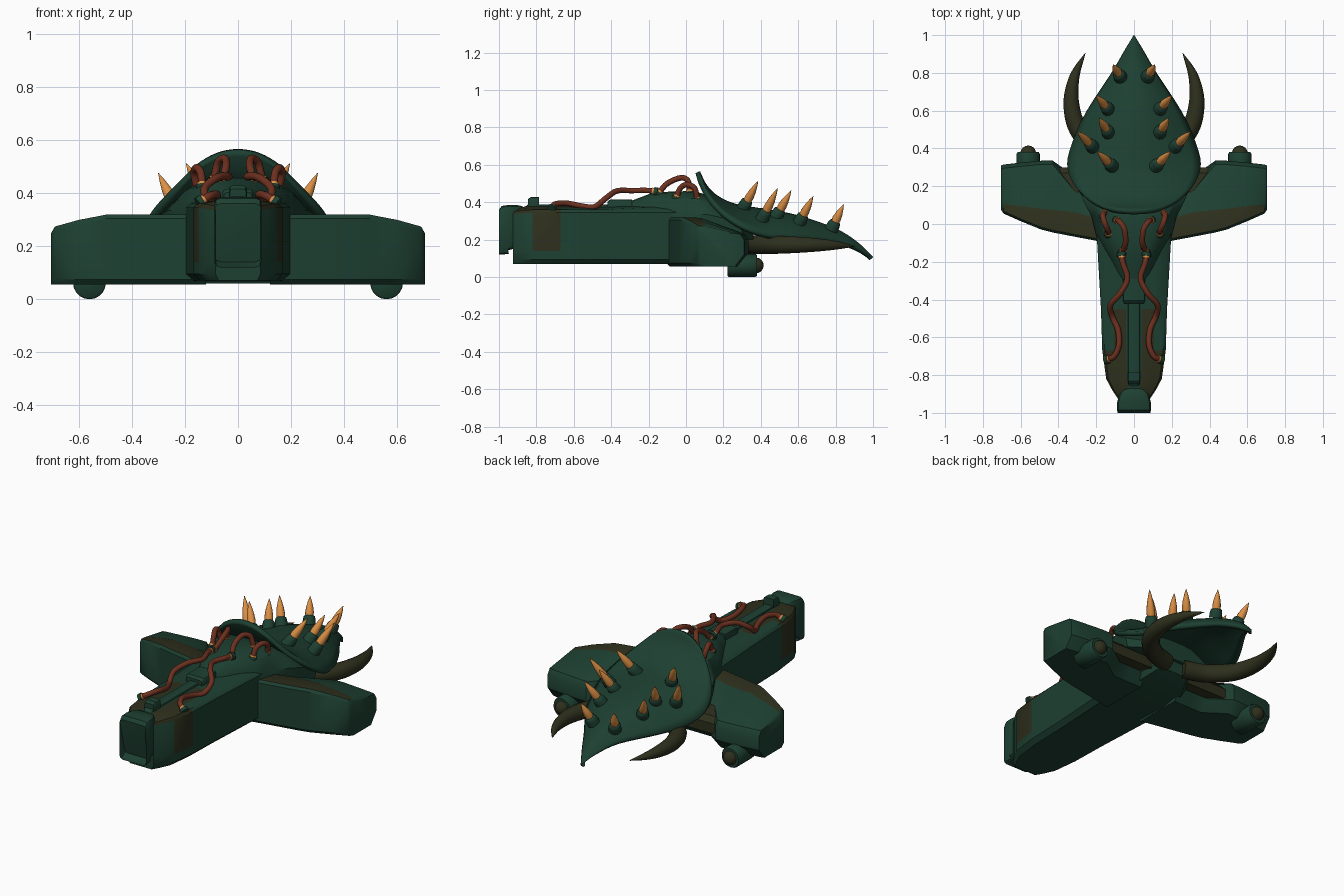
import bpy, bmesh, math
from mathutils import Vector

cube = bpy.data.objects.get("Cube")
if cube:
    bpy.data.objects.remove(cube, do_unlink=True)


def material(name, rgb):
    m = bpy.data.materials.new(name)
    m.use_nodes = True
    m.diffuse_color = (*rgb, 1)
    m.node_tree.nodes["Principled BSDF"].inputs["Base Color"].default_value = (*rgb, 1)
    return m


GREEN = material("dark green", (0.0125, 0.051, 0.032))
OLIVE = material("dark olive", (0.027, 0.029, 0.012))
BROWN = material("cable brown", (0.15, 0.03, 0.014))
AMBER = material("amber horn", (0.72, 0.28, 0.06))


def loft(name, rings, mats, pick=lambda i, j: 0, closed=True, angle=35):
    """Skin a list of rings; pick(ring, band) gives the material index."""
    bm = bmesh.new()
    rows = [[bm.verts.new(p) for p in ring] for ring in rings]
    n = len(rows[0])
    for i in range(len(rows) - 1):
        for j in range(n if closed else n - 1):
            k = (j + 1) % n
            f = bm.faces.new((rows[i][j], rows[i][k], rows[i + 1][k], rows[i + 1][j]))
            f.material_index = pick(i, j)
    if closed:
        bm.faces.new(rows[0])
        bm.faces.new(rows[-1])
    bmesh.ops.recalc_face_normals(bm, faces=bm.faces)
    me = bpy.data.meshes.new(name)
    bm.to_mesh(me)
    bm.free()
    for m in mats:
        me.materials.append(m)
    ob = bpy.data.objects.new(name, me)
    bpy.context.collection.objects.link(ob)
    bpy.ops.object.select_all(action='DESELECT')
    ob.select_set(True)
    bpy.context.view_layer.objects.active = ob
    bpy.ops.object.shade_smooth_by_angle(angle=math.radians(angle))
    return ob


def spline(points, steps):
    """Smooth path through the given points."""
    p = [Vector(q) for q in points]
    p = [2 * p[0] - p[1]] + p + [2 * p[-1] - p[-2]]
    out = []
    for a, b, c, d in zip(p, p[1:], p[2:], p[3:]):
        for s in range(steps):
            t = s / steps
            out.append(0.5 * (2 * b + (c - a) * t + (2 * a - 5 * b + 4 * c - d) * t * t
                              + (3 * b - a - 3 * c + d) * t ** 3))
    return out + [p[-2]]


def tube(name, path, radii, mat, sides=10):
    """Sweep a circle of changing radius along a path."""
    rings, q, old = [], None, None
    for i, p in enumerate(path):
        t = (path[min(i + 1, len(path) - 1)] - path[max(i - 1, 0)]).normalized()
        q = t.to_track_quat('Z', 'Y') if q is None else old.rotation_difference(t) @ q
        old = t
        rings.append([p + q @ Vector((radii[i] * math.cos(a), radii[i] * math.sin(a), 0))
                      for a in (2 * math.pi * k / sides for k in range(sides))])
    return loft(name, rings, [mat], angle=50)


def mirrored_ring(half, y):
    """Ring from the +x half profile, listed from bottom to top."""
    return [(x, y, z) for x, z in half] + [(-x, y, z) for x, z in reversed(half)]


def rounded(y, w, z0, z1, r):
    return mirrored_ring([(w - r, z0), (w - r * .3, z0 + r * .3), (w, z0 + r),
                          (w, z1 - r), (w - r * .3, z1 - r * .3), (w - r, z1)], y)


# Long hull with olive side patches and deck strips
hull = []
for y, w, zb, zs, zt in [(-.925, .085, .07, .335, .365), (-.88, .115, .07, .34, .375),
                         (-.82, .147, .07, .345, .378), (-.67, .168, .07, .345, .378),
                         (-.45, .175, .07, .345, .375), (-.1, .195, .07, .345, .385),
                         (.1, .2, .06, .34, .4), (.22, .17, .08, .3, .33), (.34, .11, .13, .23, .25)]:
    hull.append(mirrored_ring([(w * .85, zb), (w, zb + .025), (w, (zb + .14) / 1.5), (w, zs),
                               (w * .92, zs + .015), (w * .62, zt - .008), (w * .25, zt)], y))


def hull_color(i, j):
    j = min(j, 12 - j)
    return int((i == 2 and 2 <= j <= 5) or (i < 2 and 3 <= j <= 5) or (i == 3 and j == 5))


loft("hull", hull, [GREEN, OLIVE], hull_color)

# Raised neck that climbs and flares out to meet the shield
loft("neck", [mirrored_ring([(w * .96, zb), (w, zs), (w * .8, zt - .04),
                             (w * .5, zt - .006), (w * .2, zt)], y)
              for y, w, zb, zs, zt in [(-.42, .055, .3, .33, .385), (-.3, .08, .3, .33, .405),
                                       (-.18, .14, .3, .33, .45), (-.08, .195, .25, .33, .457),
                                       (.04, .225, .22, .335, .46), (.11, .262, .2, .335, .44),
                                       (.2, .3, .2, .315, .385), (.3, .31, .2, .25, .335),
                                       (.36, .22, .2, .24, .31)]], [GREEN])

# Nose hood with a slanted hollow in front
hollow = [(x, -1 + max(0, .3 - z) * .3, z) for x, y, z in rounded(-1, .085, .123, .357, .019)]
loft("nose_hood", [hollow, rounded(-1, .088, .12, .36, .02), rounded(-.985, .089, .12, .38, .02),
                   rounded(-.945, .089, .145, .386, .025), rounded(-.905, .08, .155, .385, .025),
                   rounded(-.88, .06, .16, .38, .02), rounded(-.862, .025, .17, .37, .01)], [GREEN])

# Deck rail and small blocks along the centre line
for name, y0, y1, w, z0, z1 in [("deck_rail", -.86, -.4, .032, .33, .388),
                                ("deck_block", -.845, -.785, .034, .35, .428),
                                ("neck_block", -.42, -.29, .058, .34, .415)]:
    loft(name, [rounded(y0, w * .9, z0, z1 - .012, .012), rounded(y0 + .015, w, z0, z1, .012),
                rounded(y1, w, z0, z1, .012)], [GREEN])

# Shield plate: ridge points and rim points, smoothed and bowed across
ridge = spline([(0, .075, .566), (0, .11, .495), (0, .17, .435), (0, .27, .39), (0, .42, .365),
                (0, .6, .33), (0, .8, .26), (0, .92, .185), (0, 1, .107)], 4)
rim = spline([(.16, .088, .505), (.25, .14, .415), (.322, .215, .335), (.354, .32, .268), (.32, .45, .225),
              (.25, .6, .212), (.12, .8, .195), (.05, .92, .155), (.002, .999, .107)], 4)
rows = []
for c, e in zip(ridge, rim):
    row = []
    for k in range(-8, 9):
        u = k / 8
        p = c.lerp(e, abs(u) ** 2.1)
        row.append((e.x * u, p.y, p.z))
    rows.append(row)
shield = loft("shield_plate", rows, [GREEN], closed=False, angle=60)
if sum(p.normal.z for p in shield.data.polygons) < 0:
    shield.data.flip_normals()
solid = shield.modifiers.new("thickness", 'SOLIDIFY')
solid.thickness = .026
solid.offset = -1

for s, side in ((1, "left"), (-1, "right")):
    # Wing with an olive strip along the leading top edge; its floor runs back to the rear
    wing = []
    for x, y0, y1, zt, strip in [(.12, -.105, .16, .32, .12), (.22, -.085, .18, .32, .12),
                                 (.31, -.068, .19, .32, .13), (.43, -.045, .335, .32, .12),
                                 (.49, -.03, .335, .32, .11), (.6, .015, .325, .299, .08),
                                 (.69, .055, .315, .274, .05), (.704, .075, .31, .25, .04)]:
        rear = max(y1, .25)
        wing.append([(s * x, y, z) for y, z in [
            (y0 + .02, .055), (y0, .075), (y0, zt - .015), (y0 + .012, zt), (y0 + strip, zt - .004),
            (y1 - .02, min(zt, .23)), (y1, .2), (rear, .12), (rear - .05, .055)]])
    loft(side + "_wing", wing, [GREEN, OLIVE], lambda i, j: int(j == 3 and i < 6))
    # Olive core showing behind the wing root
    loft(side + "_wing_core", [[(s * x, y, z) for y, z in [(.05, .11), (.05, .24), (.27, .22), (.3, .19), (.3, .13)]]
                               for x in (.12, .44)], [OLIVE])
    # Thruster pod and its domed cap
    cx = s * .56
    tube(side + "_thruster", [Vector((cx, y, .062)) for y in (.222, .228, .37, .38)],
         [.056, .062, .062, .056], GREEN, 20)
    tube(side + "_thruster_cap", [Vector((cx, .375 + .04 * math.sin(a), .062)) for a in (0, .4, .8, 1.2, 1.5)],
         [.042 * math.cos(a) for a in (0, .4, .8, 1.2, 1.5)], OLIVE, 16)
    # Tusk curving out from under the shield
    path = spline([(s * .06, .34, .172), (s * .19, .39, .172), (s * .295, .5, .172),
                   (s * .332, .64, .172), (s * .315, .78, .17), (s * .258, .905, .165)], 6)
    n = len(path) - 1
    tube(side + "_tusk", path, [.05 * (1 - (i / n) ** 3.2) + .001 for i in range(n + 1)], OLIVE, 14)

    # Horns on sockets
    for i, (bx, by, bz, tx, ty, tz) in enumerate([
            (.07, .775, .25, .11, .843, .388), (.13, .6, .28, .2, .68, .432), (.13, .475, .31, .185, .562, .462),
            (.21, .4, .295, .3, .49, .475), (.11, .3, .355, .195, .385, .512)]):
        a, b = Vector((s * bx, by, bz)), Vector((s * tx, ty, tz))
        at = lambda *ts: [a.lerp(b, t) for t in ts]
        tube(f"{side}_horn_socket_{i + 1}", at(.03, .22, .32, .35), [.037, .034, .03, .022], GREEN, 12)
        tube(f"{side}_horn_{i + 1}", at(.25, .45, .65, .85, 1), [.021, .024, .019, .01, .001], AMBER)

    # Cables with thin amber collars at their ends
    for name, pts in (("long_cable", [(.065, -.17, .458), (.058, -.21, .463), (.035, -.29, .462), (.075, -.37, .46),
                                      (.125, -.43, .42), (.115, -.49, .375), (.085, -.56, .38), (.08, -.64, .395),
                                      (.105, -.7, .39), (.135, -.715, .372)]),
                      ("inner_cable", [(.06, -.145, .45), (.045, -.1, .5), (.05, -.03, .53),
                                       (.075, .01, .515), (.09, .02, .455)]),
                      ("outer_cable", [(.135, -.05, .43), (.14, -.03, .475), (.155, .005, .495),
                                       (.165, .045, .475), (.155, .06, .42)])):
        path = spline([(s * x, y, z) for x, y, z in pts], 5)
        tube(f"{side}_{name}", path, [.015] * len(path), BROWN)
        for end, (p, q) in (("front", (path[0], path[2])), ("rear", (path[-1], path[-3]))):
            d = (q - p).normalized() * .01
            tube(f"{side}_{name}_{end}_collar", [p, p + d], [.019] * 2, AMBER)
            tube(f"{side}_{name}_{end}_base", [p - d * 2, p], [.024] * 2, GREEN)
